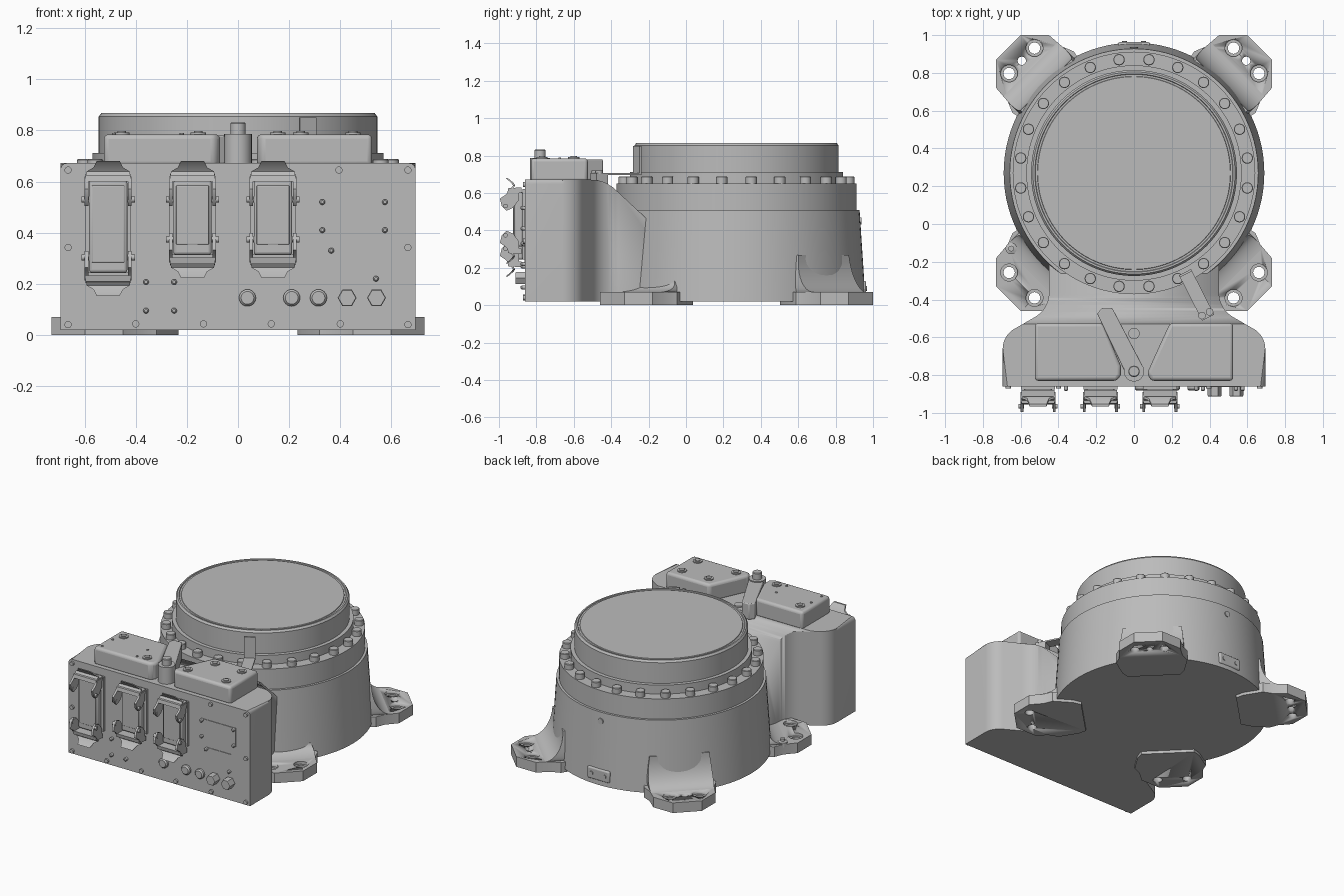
import bpy, bmesh, math
from mathutils import Matrix, Vector

old = bpy.data.objects.get("Cube")
if old:
    bpy.data.objects.remove(old)

grey = bpy.data.materials.new("cast_grey")
grey.use_nodes = True
grey.diffuse_color = (0.5, 0.5, 0.5, 1)
grey.node_tree.nodes["Principled BSDF"].inputs["Base Color"].default_value = (0.5, 0.5, 0.5, 1)

CY = 0.27                       # centre of the round body along y
AXES = {"x": lambda u, v, w: (w, u, v), "y": lambda u, v, w: (u, w, v), "z": lambda u, v, w: (u, v, w)}


def finish(name, bm, matrix=None, bevel=0):
    bmesh.ops.recalc_face_normals(bm, faces=bm.faces)
    if matrix:
        bm.transform(matrix)
    mesh = bpy.data.meshes.new(name)
    bm.to_mesh(mesh)
    bm.free()
    mesh.materials.append(grey)
    ob = bpy.data.objects.new(name, mesh)
    bpy.context.collection.objects.link(ob)
    bpy.ops.object.select_all(action="DESELECT")
    ob.select_set(True)
    bpy.context.view_layer.objects.active = ob
    bpy.ops.object.shade_smooth_by_angle(angle=math.radians(32))
    if bevel:
        mod = ob.modifiers.new("soft_edges", "BEVEL")
        mod.width, mod.segments, mod.limit_method = bevel, 3, "ANGLE"
        mod.angle_limit = math.radians(40)
    return ob


def add_prism(bm, pts, axis, lo, hi):
    f = AXES[axis]
    a = [bm.verts.new(f(u, v, lo)) for u, v in pts]
    b = [bm.verts.new(f(u, v, hi)) for u, v in pts]
    bm.faces.new(a)
    bm.faces.new(b)
    for i in range(len(a)):
        j = (i + 1) % len(a)
        bm.faces.new((a[i], a[j], b[j], b[i]))


def prism(name, pts, axis, lo, hi, matrix=None, bevel=0):
    bm = bmesh.new()
    add_prism(bm, pts, axis, lo, hi)
    return finish(name, bm, matrix, bevel)


def rect(u0, u1, v0, v1):
    return [(u0, v0), (u1, v0), (u1, v1), (u0, v1)]


def add_lathe(bm, profile, centre, axis="z", n=24):
    """Turn (radius, height) pairs about an axis through a centre in the plane."""
    f, rings = AXES[axis], []
    for r, h in profile:
        rings.append([bm.verts.new(f(centre[0] + r * math.cos(math.tau * i / n),
                                     centre[1] + r * math.sin(math.tau * i / n), h)) for i in range(n)])
    for a, b in zip(rings, rings[1:]):
        for i in range(n):
            j = (i + 1) % n
            bm.faces.new((a[i], a[j], b[j], b[i]))
    bm.faces.new(rings[0])
    bm.faces.new(rings[-1])


def lathes(name, profile, centres, axis="z", n=24):
    bm = bmesh.new()
    for c in centres:
        add_lathe(bm, profile, c, axis, n)
    return finish(name, bm)


def boolean(ob, cutter, operation):
    mod = ob.modifiers.new("cut", "BOOLEAN")
    mod.object, mod.operation, mod.solver = cutter, operation, "EXACT"
    cutter.hide_render = True
    cutter.hide_set(True)


# Round body, bolt flange and capped output ring
lathes("round_body", [(0.69, 0.02), (0.685, 0.1), (0.658, 0.51), (0.642, 0.51), (0.642, 0.65), (0.57, 0.65),
                      (0.57, 0.712), (0.54, 0.712)], [(0, CY)], n=96)
lathes("output_ring", [(0.545, 0.7), (0.545, 0.855), (0.535, 0.868), (0.525, 0.868), (0.522, 0.863),
                       (0.512, 0.863), (0.51, 0.867)], [(0, CY)], n=96)
ring = [math.radians(7.5 + 15 * i) for i in range(24)]
lathes("flange_bolts", [(0.03, 0.64), (0.03, 0.684), (0.027, 0.688)],
       [(0.605 * math.cos(a), CY + 0.605 * math.sin(a)) for a in ring], n=20)

# Connection housing: plan outline trimmed by a side profile
half = [(0.695, -0.86)]
half += [(0.575 + 0.12 * math.cos(a), -0.66 + 0.12 * math.sin(a)) for a in [math.radians(6 * i) for i in range(11)]]
half += [(0.6 - 0.15 * math.cos(a), -0.363 - 0.15 * math.sin(a)) for a in [math.radians(60 - 6 * i) for i in range(11)]]
half += [(0.45, 0.1)]
plan = half + [(-x, y) for x, y in reversed(half)]
bm = bmesh.new()
add_prism(bm, plan, "z", 0.02, 0.672)
rim = [e for e in bm.edges if all(v.co.z > 0.6 for v in e.verts) and max(v.co.y for v in e.verts) > -0.8
       and abs(e.verts[0].co.x) > 0.1 and max(v.co.y for v in e.verts) < 0]
bmesh.ops.bevel(bm, geom=rim, offset=0.025, segments=4, profile=0.5, affect="EDGES")
housing = finish("connection_housing", bm)
side = [(-1, 0), (-1, 0.8), (-0.53, 0.8), (-0.53, 0.672), (-0.47, 0.668), (-0.43, 0.655), (-0.39, 0.63),
        (-0.24, 0.49), (-0.21, 0.46), (0.05, 0.4), (0.05, 0)]
boolean(housing, prism("housing_trim", side, "x", -1, 1), "INTERSECT")

# Four mounting feet with counterbored holes and a fillet into the body
foot_half = [(0.5, 0.17), (0.55, 0.2), (0.68, 0.23), (0.74, 0.205), (0.834, 0.198), (0.94, 0.092)]
foot_plan = foot_half + [(d, -t) for d, t in reversed(foot_half)]
for word, angle, rise in (("back_left", 45, 0.2), ("back_right", 135, 0.2),
                          ("front_right", 225, 0.06), ("front_left", 315, 0.06)):
    place = Matrix.Translation((0, CY, 0)) @ Matrix.Rotation(math.radians(angle), 4, "Z")
    foot = prism(word + "_foot", foot_plan, "z", 0, 0.07, place)
    bm = bmesh.new()
    for t in (-0.095, 0.095):
        add_lathe(bm, [(0.03, -0.1), (0.03, 0.05), (0.045, 0.05), (0.045, 0.2)], (0.84, t))
    if rise > 0.1:
        add_lathe(bm, [(0.022, -0.1), (0.022, 0.2)], (0.84, 0))
    boolean(foot, finish(word + "_hole_cutter", bm, place), "DIFFERENCE")
    # fillet narrows outward and flares where it meets the body
    bm, rows = bmesh.new(), []
    for i in range(13):
        a = math.pi / 2 * i / 12
        d, z = 0.785 - 0.125 * math.sin(a), 0.069 + rise * (1 - math.cos(a))
        w = 0.2 + 0.02 * math.sin(a) - 0.03 * (1 - math.cos(a))
        rows.append([bm.verts.new(p) for p in ((0.5, w, z), (d, w, z), (d, -w, z), (0.5, -w, z))])
    for a, b in zip(rows, rows[1:]):
        for i in range(4):
            bm.faces.new((a[i], a[(i + 1) % 4], b[(i + 1) % 4], b[i]))
    bm.faces.new(rows[0])
    bm.faces.new(rows[-1])
    finish(word + "_fillet", bm, place)
lathes("foot_screw", [(0.03, 0.05), (0.03, 0.08), (0.015, 0.085), (0.015, 0.1)], [(-0.65, -0.13)])

# Small plate and plugs on the back of the body
prism("back_plate", rect(-0.085, 0.085, 0.05, 0.13), "y", 0.9, 0.963, bevel=0.01)
lathes("back_plate_screws", [(0.013, 0.95), (0.013, 0.968)], [(-0.05, 0.09), (0.05, 0.09)], "y", 16)
lathes("back_plug", [(0.02, 0.85), (0.02, 0.938)], [(0, 0.45)], "y", 16)

# Covers on top of the housing
right_cover = [(-0.525, -0.83), (-0.09, -0.83), (-0.07, -0.8), (-0.07, -0.75), (-0.165, -0.525), (-0.525, -0.525)]
left_cover = [(0.09, -0.83), (0.525, -0.83), (0.525, -0.525), (0.19, -0.525), (0.105, -0.71), (0.07, -0.79)]
prism("right_cover", right_cover, "z", 0.66, 0.785, bevel=0.018)
prism("left_cover", left_cover, "z", 0.66, 0.785, bevel=0.018)
lathes("cover_screws", [(0.03, 0.78), (0.03, 0.792), (0.017, 0.792), (0.017, 0.797)],
       [(-0.455, -0.6), (-0.155, -0.77), (0.245, -0.6), (0.45, -0.6), (0.155, -0.77), (0.45, -0.77)])
lathes("cover_pins", [(0.008, 0.78), (0.008, 0.79)],
       [(x, y) for x in (-0.485, -0.22) for y in (-0.675, -0.79)], n=12)

# Centre post with slanted arm, and a bent strap reaching the output ring
lathes("centre_post", [(0.054, 0.66), (0.054, 0.787), (0.03, 0.787), (0.03, 0.828), (0.026, 0.832)], [(0, -0.78)])
prism("post_arm", [(-0.195, -0.475), (-0.17, -0.445), (-0.115, -0.445), (0.05, -0.76), (-0.04, -0.8)],
      "z", 0.67, 0.78, bevel=0.006)
lathes("housing_plug", [(0.03, 0.66), (0.03, 0.682)], [(0, -0.58)])
turn = Matrix.Translation((0.27, -0.255, 0)) @ Matrix.Rotation(math.radians(27), 4, "Z")
prism("strap_flat", rect(-0.036, 0.036, -0.27, 0), "z", 0.696, 0.706, turn)
prism("strap_upright", rect(-0.036, 0.036, 0.696, 0.85), "y", -0.012, 0, turn)
prism("strap_block", rect(-0.036, 0.036, -0.27, -0.2), "z", 0.55, 0.697, turn)
lathes("strap_screws", [(0.02, 0.7), (0.02, 0.72)], [(0.36, -0.485), (0.4, -0.465)], n=16)

# Front panel fixings
edge = [(x, z) for x in (-0.665, 0.665) for z in (0.04, 0.342, 0.645)]
edge += [(x, 0.043) for x in (-0.4, -0.135, 0.13, 0.4)] + [(0.395, 0.645)]
lathes("panel_bolts", [(0.014, -0.85), (0.014, -0.872)], edge, "y", 16)
studs = [(x, z) for x in (0.33, 0.575) for z in (0.41, 0.52)] + [(0.365, 0.33), (0.54, 0.22)]
studs += [(x, z) for x in (-0.36, -0.25) for z in (0.095, 0.207)]
lathes("panel_studs", [(0.011, -0.85), (0.011, -0.878), (0.006, -0.884)], studs, "y", 14)
prism("upper_label_plate", rect(0.32, 0.585, 0.4, 0.53), "y", -0.864, -0.85)
prism("lower_label_plate", rect(0.355, 0.55, 0.21, 0.34), "y", -0.864, -0.85)
lathes("round_plugs", [(0.033, -0.85), (0.033, -0.873), (0.025, -0.882)],
       [(0.037, 0.145), (0.21, 0.145), (0.315, 0.145)], "y")
lathes("hex_plugs", [(0.037, -0.85), (0.037, -0.908), (0.034, -0.912)], [(0.427, 0.145), (0.542, 0.145)], "y", 6)


# Latched connectors: body, face, and a locking lever at each end
def connector(word, x, low):
    prism(word + "_connector_base", rect(x - 0.09, x + 0.09, low + 0.03, 0.62), "y", -0.875, -0.85)
    prism(word + "_connector_body", rect(x - 0.075, x + 0.075, low + 0.03, 0.605), "y", -0.918, -0.87, bevel=0.012)
    prism(word + "_connector_face", rect(x - 0.064, x + 0.064, low + 0.07, 0.585), "y", -0.924, -0.9, bevel=0.004)
    for end, z0, s in (("upper", 0.62, 1), ("lower", low, -1)):
        arm = [(-0.89, 0.0), (-0.94, 0.0), (-0.965, -0.03), (-0.995, -0.05), (-0.985, -0.09), (-0.96, -0.115),
               (-0.925, -0.1), (-0.895, -0.06)]
        bar = [(-0.88, -0.02), (-0.955, -0.02), (-0.95, 0.005), (-0.88, 0.01)]
        bm = bmesh.new()
        for k in (-1, 1):
            add_prism(bm, [(y, z0 + s * z) for y, z in arm], "x", x + k * 0.085 - 0.007, x + k * 0.085 + 0.007)
            add_lathe(bm, [(0.012, x + k * 0.075), (0.012, x + k * 0.104)], (-0.965, z0 - s * 0.09), "x", 12)
        add_prism(bm, [(y, z0 + s * z) for y, z in bar], "x", x - 0.088, x + 0.088)
        # tapered finger tab curving out from the bar
        rows = [(0.088, -0.94, 0.0), (0.084, -0.925, 0.02), (0.058, -0.935, 0.035), (0.045, -0.965, 0.06)]
        a = [[bm.verts.new((x + k * w, y + dy, z0 + s * z)) for k, dy in ((-1, 0), (1, 0), (1, 0.012), (-1, 0.012))]
             for w, y, z in rows]
        for p, q in zip(a, a[1:]):
            for i in range(4):
                bm.faces.new((p[i], p[(i + 1) % 4], q[(i + 1) % 4], q[i]))
        bm.faces.new(a[0])
        bm.faces.new(a[-1])
        finish(word + "_" + end + "_lever", bm)


connector("right", -0.508, 0.213)
connector("middle", -0.178, 0.283)
connector("left", 0.137, 0.283)
